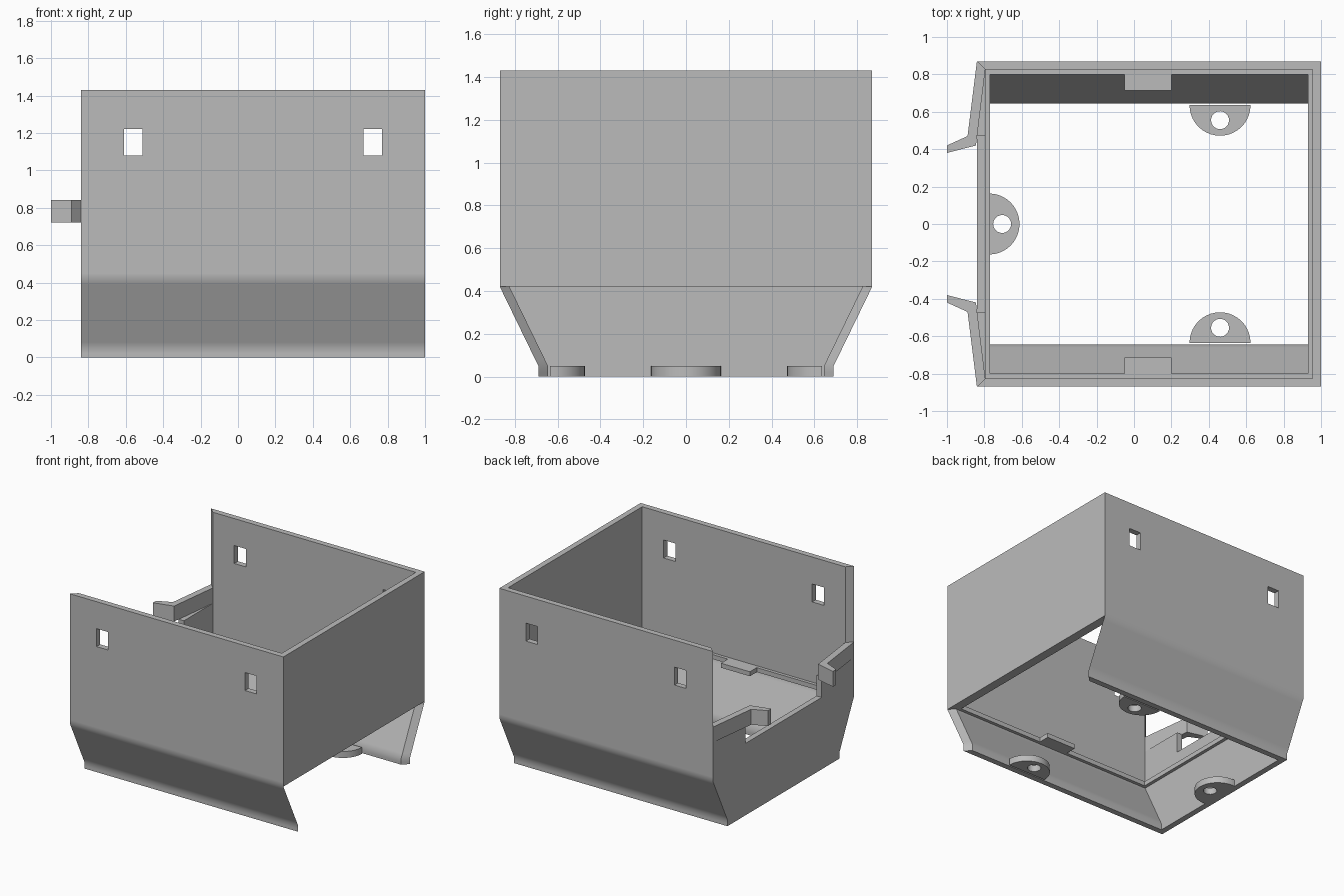
import bpy, math

cube = bpy.data.objects.get("Cube")
if cube:
    bpy.data.objects.remove(cube, do_unlink=True)

grey = bpy.data.materials.new("light grey plastic")
grey.use_nodes = True
grey.diffuse_color = (0.5, 0.5, 0.5, 1)
grey.node_tree.nodes["Principled BSDF"].inputs["Base Color"].default_value = (0.5, 0.5, 0.5, 1)

X0, X1, Y, T = -0.84, 1.0, 0.87, 0.045   # outer shell limits and wall thickness
XI0, XI1 = X0 + T, X1 - T
FOOT, KINK, TOP = 0.05, 0.42, 1.43       # heights where the profile changes
LIP = 0.025


def loft(name, sections):
    """Solid through a stack of matching horizontal loops, given as (points, z)."""
    n = len(sections[0][0])
    verts = [(x, y, z) for loop, z in sections for x, y in loop]
    faces = [tuple(range(n))[::-1], tuple(range(len(verts) - n, len(verts)))]
    for s in range(len(sections) - 1):
        for i in range(n):
            a, b = s * n + i, s * n + (i + 1) % n
            faces.append((a, b, b + n, a + n))
    mesh = bpy.data.meshes.new(name)
    mesh.from_pydata(verts, [], faces)
    mesh.materials.append(grey)
    obj = bpy.data.objects.new(name, mesh)
    bpy.context.collection.objects.link(obj)
    # consistent outward normals
    import bmesh
    bm = bmesh.new()
    bm.from_mesh(mesh)
    bmesh.ops.recalc_face_normals(bm, faces=bm.faces)
    bm.to_mesh(mesh)
    bm.free()
    return obj


def prism(name, loop, z0, z1):
    return loft(name, [(loop, z0), (loop, z1)])


def box(name, x0, x1, y0, y1, z0, z1):
    return prism(name, [(x0, y0), (x1, y0), (x1, y1), (x0, y1)], z0, z1)


def cut(obj, cutter):
    mod = obj.modifiers.new("cut", 'BOOLEAN')
    mod.operation, mod.solver, mod.object = 'DIFFERENCE', 'EXACT', cutter
    bpy.ops.object.select_all(action='DESELECT')
    bpy.context.view_layer.objects.active = obj
    obj.select_set(True)
    bpy.ops.object.modifier_apply(modifier=mod.name)
    bpy.data.objects.remove(cutter, do_unlink=True)


def smooth(obj):
    bpy.ops.object.select_all(action='DESELECT')
    bpy.context.view_layer.objects.active = obj
    obj.select_set(True)
    bpy.ops.object.shade_smooth_by_angle(angle=math.radians(30))


def half_width(z):
    """Outer half depth of the shell at height z."""
    t = min(max((z - FOOT) / (KINK - FOOT), 0), 1)
    return 0.69 + (Y - 0.69) * t


def arc(cx, cy, r, start, sweep, n):
    return [(cx + r * math.cos(start + sweep * i / n),
             cy + r * math.sin(start + sweep * i / n)) for i in range(n + 1)]


def screw_tab(name, cx, cy, facing, hole_x, hole_y):
    tab = prism(name, arc(cx, cy, 0.163, facing - math.pi / 2, math.pi, 20), 0, FOOT)
    hole = arc(hole_x, hole_y, 0.048, 0, math.tau, 24)[:-1]
    cut(tab, prism("hole_cutter", hole, -0.1, 0.2))
    smooth(tab)


for side, s in (("front", -1), ("back", 1)):
    # Long wall with sloped skirt and mitred ends
    rows = []
    for z in (0, 0.02, FOOT, 0.08, 0.39, KINK, 0.45, TOP):
        w = half_width(z)
        rows.append(([(X0, s * w), (X1, s * w), (XI1, s * (w - T)), (XI0, s * (w - T))], z))
    wall = loft(side + "_wall", rows)
    for x in (-0.61, 0.67):
        cut(wall, box("window_cutter", x, x + 0.1, s * 0.75, s * 0.95, 1.08, 1.22))
    smooth(wall)

    # Inner lip with locating tab
    box(side + "_lip", XI0, XI1, s * (Y - T), s * (Y - T - LIP), KINK, 0.455)
    box(side + "_lip_tab", -0.05, 0.2, s * 0.8, s * 0.715, KINK, 0.455)

    # Raised shoulder of the low end wall and the clip arm above it
    prism(side + "_shoulder", [(X0, s * 0.47), (XI0, s * 0.47),
                               (XI0, s * (Y - T)), (X0, s * Y)], 0.56, 0.72)
    prism(side + "_clip_arm", [(X0, s * Y), (-0.89, s * 0.47), (-1, s * 0.42), (-1, s * 0.38),
                               (-0.845, s * 0.42), (XI0, s * (Y - T))], 0.72, 0.84)
    screw_tab(side + "_screw_tab", 0.46, s * 0.635, -s * math.pi / 2, 0.46, s * 0.555)

# Low end wall, full depth from the floor to the notch
rows = []
for z in (0, FOOT, KINK, 0.56):
    w = half_width(z)
    rows.append(([(X0, -w), (XI0, T - w), (XI0, w - T), (X0, w)], z))
loft("low_end_wall", rows)

# Tall end wall, open underneath
prism("tall_end_wall", [(X1, -Y), (X1, Y), (XI1, Y - T), (XI1, T - Y)], KINK, TOP)

# Lips on both end walls
box("low_end_lip", XI0, XI0 + LIP, -Y + T, Y - T, KINK, 0.455)
box("tall_end_lip", XI1 - LIP, XI1, -Y + T, Y - T, KINK, 0.455)

screw_tab("end_screw_tab", -0.775, 0, 0, -0.705, 0)
box("end_tab_root", XI0, -0.775, -0.163, 0.163, 0, FOOT)
